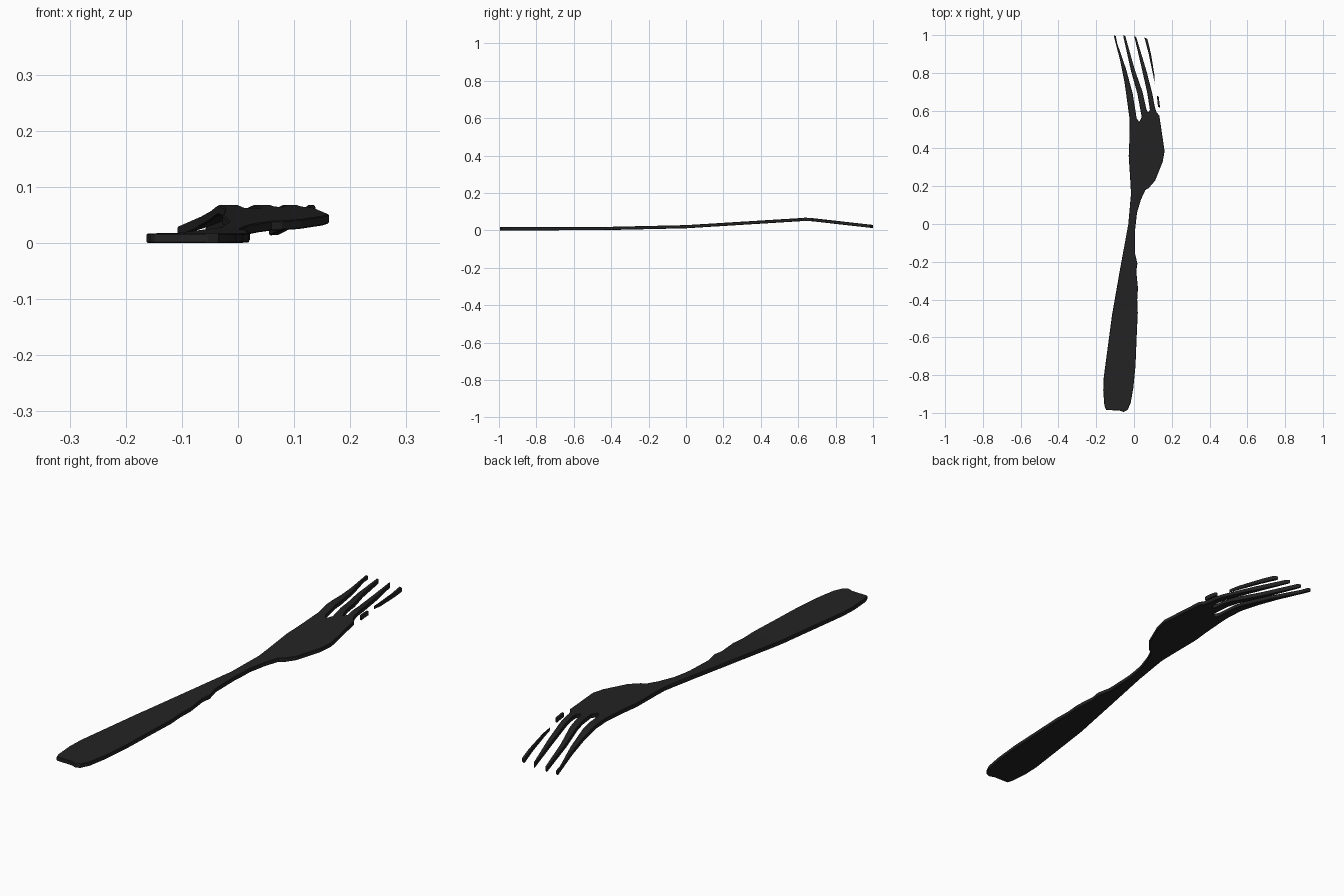
import bpy, bmesh

THICK = 0.017
# Side profile: (y, underside z), straight between the points
PROFILE = [(-1.0, 0.0), (-0.45, 0.001), (0.0, 0.011), (0.6, 0.048),
           (0.64, 0.051), (0.68, 0.048), (1.0, 0.012)]

steel = bpy.data.materials.new("dark_steel")
steel.diffuse_color = (0.017, 0.017, 0.017, 1)


def underside(y):
    for (y0, z0), (y1, z1) in zip(PROFILE, PROFILE[1:]):
        if y <= y1:
            return z0 + (z1 - z0) * max(0, (y - y0) / (y1 - y0))
    return PROFILE[-1][1]


def plate(name, outline):
    """Flat outline, cut at the profile points, thickened and bent."""
    bm = bmesh.new()
    bm.faces.new([bm.verts.new((x, y, 0)) for x, y in outline])
    bmesh.ops.triangulate(bm, faces=bm.faces[:])
    for y, _ in PROFILE[1:-1]:
        bmesh.ops.bisect_plane(bm, geom=bm.verts[:] + bm.edges[:] + bm.faces[:],
                               plane_co=(0, y, 0), plane_no=(0, 1, 0))
    res = bmesh.ops.extrude_face_region(bm, geom=bm.faces[:])
    for v in res["geom"]:
        if isinstance(v, bmesh.types.BMVert):
            v.co.z = THICK
    for v in bm.verts:
        v.co.z += underside(v.co.y)
    bmesh.ops.recalc_face_normals(bm, faces=bm.faces[:])
    me = bpy.data.meshes.new(name)
    bm.to_mesh(me)
    bm.free()
    me.materials.append(steel)
    ob = bpy.data.objects.new(name, me)
    bpy.context.collection.objects.link(ob)
    bev = ob.modifiers.new("soft_edge", 'BEVEL')
    bev.width = 0.002
    bev.segments = 1
    bev.limit_method = 'ANGLE'
    bev.angle_limit = 0.7
    return ob


# Left edge, from handle end up to the first tine tip
left = [(-0.148, -0.985), (-0.157, -0.96), (-0.163, -0.88), (-0.16, -0.81),
        (-0.116, -0.48), (-0.074, -0.24), (-0.03, 0.0), (-0.016, 0.16),
        (-0.019, 0.22), (-0.028, 0.36), (-0.025, 0.43), (-0.024, 0.56),
        (-0.05, 0.75), (-0.072, 0.86), (-0.108, 1.0)]
# Slots between the tines, tip down to root and up to the next tip
slot_1 = [(-0.096, 0.995), (-0.09, 0.96), (-0.042, 0.82), (-0.007, 0.69), (0.014, 0.56),
          (0.027, 0.54), (0.041, 0.565), (0.018, 0.69), (-0.016, 0.81), (-0.058, 1.0)]
slot_2 = [(-0.046, 0.995), (0.003, 0.82), (0.045, 0.70), (0.066, 0.605),
          (0.075, 0.59), (0.084, 0.605), (0.071, 0.69), (0.042, 0.82), (0.0, 1.0)]
slot_3 = [(0.013, 0.985), (0.066, 0.81), (0.097, 0.69), (0.111, 0.615), (0.12, 0.59)]
# Right edge, from the shoulder back down to the handle end, slightly worn
right = [(0.134, 0.575), (0.162, 0.385), (0.152, 0.33), (0.134, 0.285), (0.112, 0.23),
         (0.078, 0.19), (0.06, 0.18), (0.037, 0.13), (0.016, 0.06), (0.006, -0.03),
         (0.004, -0.15), (0.018, -0.21), (0.012, -0.25), (0.021, -0.34), (0.017, -0.40),
         (0.02, -0.47), (0.014, -0.6), (0.008, -0.75), (-0.004, -0.87),
         (-0.018, -0.95), (-0.035, -0.985), (-0.055, -0.995), (-0.08, -0.987)]
plate("fork_body", left + slot_1 + slot_2 + slot_3 + right)

# Broken outer tine: long tip and a short stub
plate("outer_tine", [(0.055, 0.988), (0.071, 0.98), (0.09, 0.9), (0.108, 0.79),
                     (0.11, 0.74), (0.101, 0.79), (0.078, 0.9)])
plate("outer_tine_stub", [(0.121, 0.68), (0.131, 0.675), (0.138, 0.615), (0.127, 0.62)])
